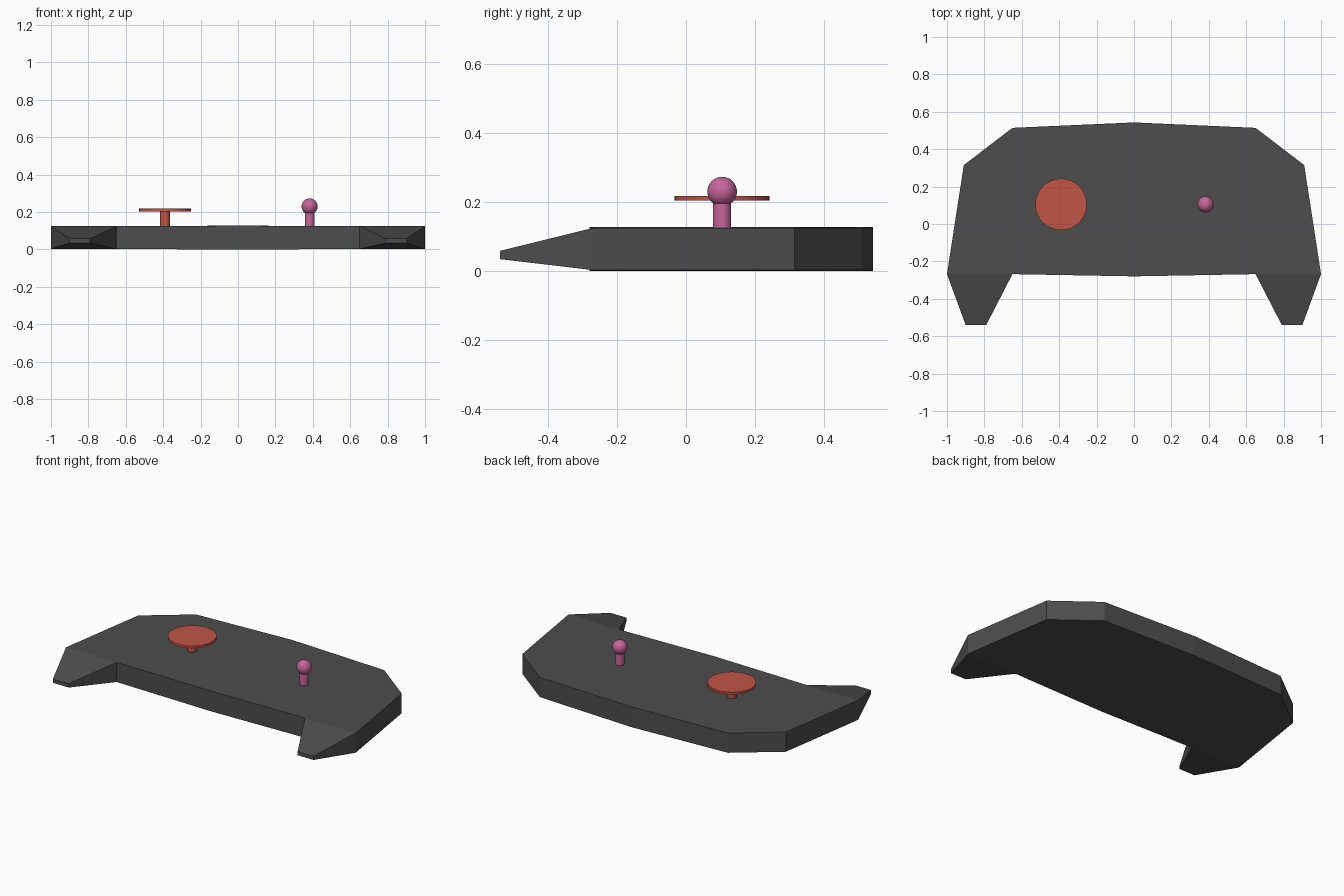
import bpy, bmesh, math

cube = bpy.data.objects.get("Cube")
if cube:
    bpy.data.objects.remove(cube, do_unlink=True)


def material(name, rgb):
    m = bpy.data.materials.new(name)
    m.use_nodes = True
    m.diffuse_color = (*rgb, 1)
    bsdf = next(n for n in m.node_tree.nodes if n.type == 'BSDF_PRINCIPLED')
    bsdf.inputs["Base Color"].default_value = (*rgb, 1)
    return m


GREY = material("charcoal grey", (0.075, 0.075, 0.075))
RED = material("coral red", (0.54, 0.09, 0.062))
PINK = material("rose pink", (0.56, 0.13, 0.32))


def finish(name, mat):
    ob = bpy.context.object
    ob.name = ob.data.name = name
    ob.data.materials.append(mat)
    bpy.ops.object.shade_smooth_by_angle(angle=math.radians(30))
    return ob


def cylinder(name, mat, x, y, r, z0, z1, sides=32):
    bpy.ops.mesh.primitive_cylinder_add(vertices=sides, radius=r, depth=z1 - z0,
                                        location=(x, y, (z0 + z1) / 2))
    return finish(name, mat)


# Controller body: left half of the slab plus its tapered grip, mirrored
# (x, y, bottom z, top z)
half = [(0, 0.543, 0, 0.127), (0.65, 0.514, 0.002, 0.125), (0.91, 0.315, 0.002, 0.125),
        (1.0, -0.268, 0.002, 0.125), (0.65, -0.268, 0.002, 0.125), (0, -0.28, 0, 0.127),
        (0.90, -0.54, 0.034, 0.058), (0.79, -0.54, 0.034, 0.058)]
slab, grip = [0, 1, 2, 3, 4, 5], [3, 6, 7, 4]
rim = [0, 1, 2, 3, 6, 7, 4, 5]

bm = bmesh.new()
low = [bm.verts.new((x, y, a)) for x, y, a, b in half]
high = [bm.verts.new((x, y, b)) for x, y, a, b in half]
for loop in (slab, grip):
    bm.faces.new([high[i] for i in reversed(loop)])
    bm.faces.new([low[i] for i in loop])
for a, b in zip(rim, rim[1:]):
    bm.faces.new([low[a], high[a], high[b], low[b]])
copy = bmesh.ops.duplicate(bm, geom=bm.verts[:] + bm.edges[:] + bm.faces[:])["geom"]
for v in [g for g in copy if isinstance(g, bmesh.types.BMVert)]:
    v.co.x *= -1
bmesh.ops.remove_doubles(bm, verts=bm.verts[:], dist=0.0005)
bmesh.ops.recalc_face_normals(bm, faces=bm.faces[:])
mesh = bpy.data.meshes.new("controller_body")
bm.to_mesh(mesh)
bm.free()
mesh.materials.append(GREY)
body = bpy.data.objects.new("controller_body", mesh)
bpy.context.collection.objects.link(body)

# Round pad on a short post
cylinder("pad_post", RED, -0.39, 0.105, 0.026, 0.11, 0.208)
cylinder("pad_disc", RED, -0.39, 0.105, 0.138, 0.204, 0.218)

# Ball-topped stick
cylinder("stick_post", PINK, 0.383, 0.105, 0.026, 0.11, 0.215)
bpy.ops.mesh.primitive_uv_sphere_add(segments=32, ring_count=16, radius=0.043,
                                     location=(0.383, 0.105, 0.23))
finish("stick_ball", PINK)
